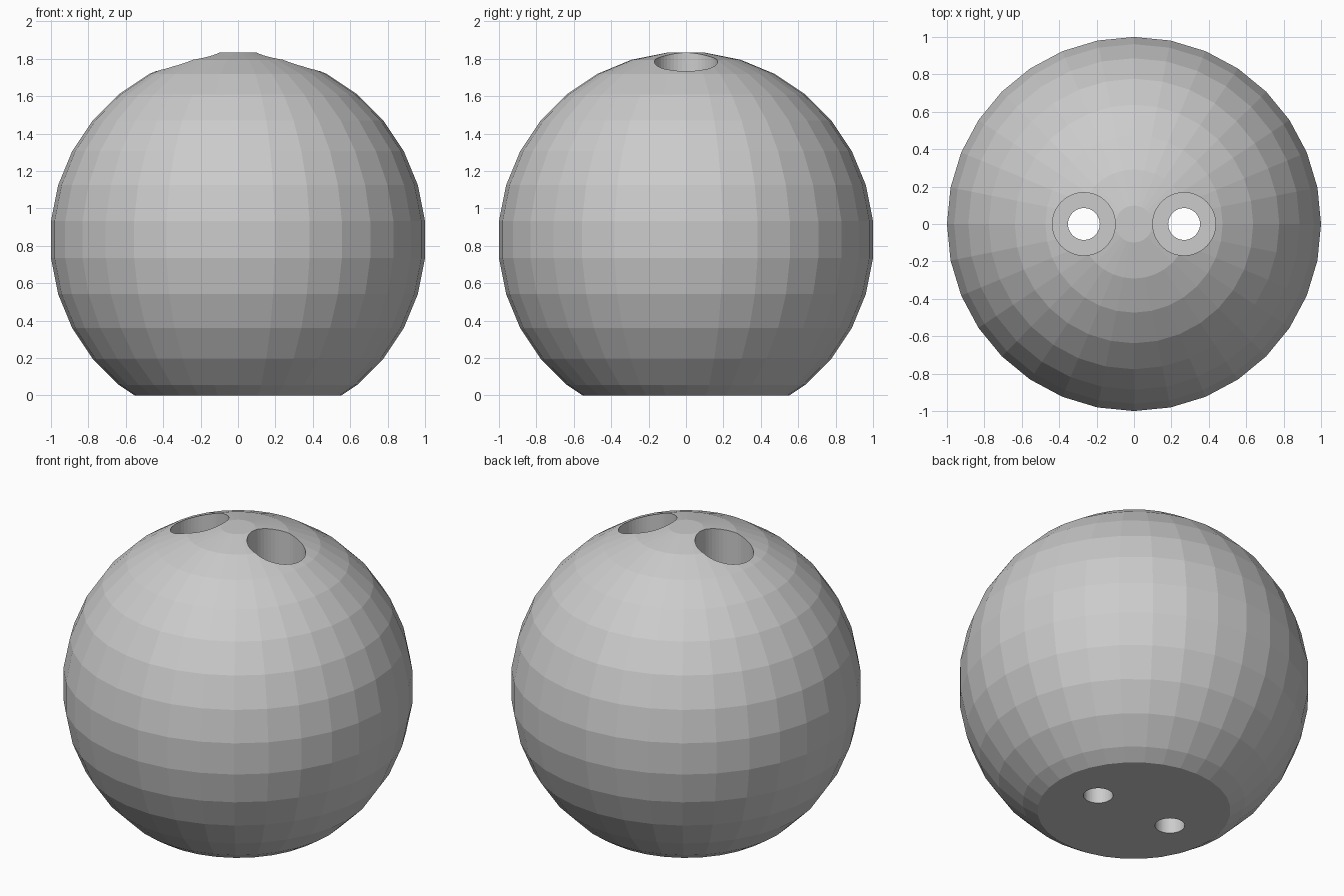
import bpy, bmesh, math

if "Cube" in bpy.data.objects:
    bpy.data.objects.remove(bpy.data.objects["Cube"])

R = 1.0 / math.cos(math.radians(5.625))   # widest ring has radius 1
CZ = 0.833                                # ball centre height
SEG, RINGS = 32, 16

mat = bpy.data.materials.new("plain grey")
mat.diffuse_color = (0.6, 0.6, 0.6, 1)
mat.use_nodes = True
mat.node_tree.nodes["Principled BSDF"].inputs["Base Color"].default_value = mat.diffuse_color


def make_object(name, bm):
    bmesh.ops.recalc_face_normals(bm, faces=bm.faces[:])
    mesh = bpy.data.meshes.new(name)
    bm.to_mesh(mesh)
    bm.free()
    mesh.materials.append(mat)
    ob = bpy.data.objects.new(name, mesh)
    bpy.context.collection.objects.link(ob)
    return ob


def lathe(name, profile, seg, x=0.0):
    """Closed solid of revolution from (radius, height) points."""
    bm = bmesh.new()
    rings = [[bm.verts.new((x + r * math.cos(2 * math.pi * i / seg),
                            r * math.sin(2 * math.pi * i / seg), z))
              for i in range(seg)] for r, z in profile]
    for a, b in zip(rings, rings[1:]):
        for i in range(seg):
            j = (i + 1) % seg
            bm.faces.new((a[i], a[j], b[j], b[i]))
    bm.faces.new(rings[0][::-1])
    bm.faces.new(rings[-1])
    return make_object(name, bm)


# Ball with flat polar caps, cut off level at the base
points = []
for k in range(RINGS):
    a = math.pi * (k + 0.5) / RINGS
    points.append((R * math.sin(a), CZ - R * math.cos(a)))
n = next(i for i, p in enumerate(points) if p[1] > 0)
(r0, z0), (r1, z1) = points[n - 1], points[n]
base_radius = r0 + (r1 - r0) * (0 - z0) / (z1 - z0)
ball = lathe("ball_knob", [(base_radius, 0.0)] + points[n:], SEG)

# Two stepped screw holes: narrow below, wide recess above
for side, x in (("left", -0.268), ("right", 0.268)):
    cutter = lathe(side + "_hole_cutter",
                   [(0.085, -0.2), (0.085, 0.5), (0.168, 0.5), (0.168, 2.2)], 48, x)
    cutter.hide_render = True
    cutter.hide_set(True)
    mod = ball.modifiers.new(side + "_hole", 'BOOLEAN')
    mod.operation = 'DIFFERENCE'
    mod.solver = 'EXACT'
    mod.object = cutter
